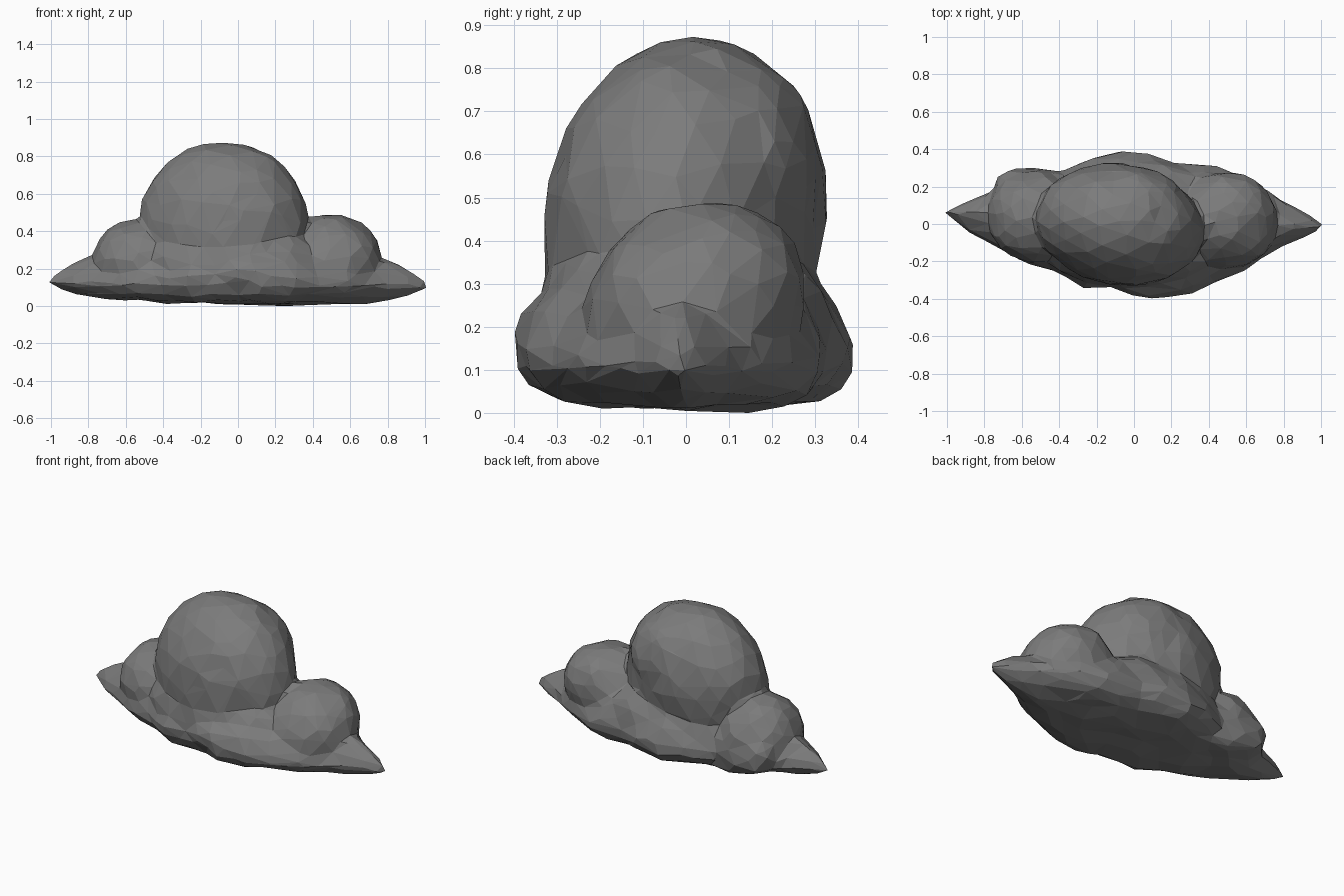
import bpy, bmesh, math
from mathutils import Vector, Matrix, noise

cube = bpy.data.objects.get("Cube")
if cube:
    bpy.data.objects.remove(cube, do_unlink=True)

grey = bpy.data.materials.new("cloud grey")
grey.use_nodes = True
grey.diffuse_color = (0.2, 0.2, 0.2, 1)
grey.node_tree.nodes["Principled BSDF"].inputs["Base Color"].default_value = (0.2, 0.2, 0.2, 1)

bm = bmesh.new()


def puff(center, radii, turn=0, lean=0):
    """Add a rounded lump; lean shifts it towards +y with height."""
    lump = bmesh.ops.create_icosphere(bm, subdivisions=3, radius=1)["verts"]
    spin = Matrix.Rotation(math.radians(turn), 3, 'Z')
    for v in lump:
        p = spin @ Vector([a * b for a, b in zip(v.co, radii)])
        p.y += lean * p.z
        v.co = Vector(center) + p


# Wide base: stacked copies of the cloud outline, each scaled in x and y
outline = [(-1.03, .065), (-.78, .18), (-.68, .29), (-.55, .30), (-.4, .28), (-.2, .37),
           (-.08, .395), (.08, .375), (.22, .33), (.42, .315), (.6, .25), (.7, .19),
           (.95, .05), (1.035, -.01), (.95, -.06), (.78, -.13), (.6, -.25), (.42, -.325),
           (.3, -.38), (.12, -.395), (0, -.35), (-.28, -.335), (-.45, -.25),
           (-.62, -.2), (-.75, -.12), (-.9, -.04)]
layers = [(.45, .5, -.005), (.7, .76, .007), (.88, .91, .04), (1, .99, .09),
          (.96, 1, .14), (.83, .9, .22), (.55, .63, .31)]
rings = [[bm.verts.new((x * sx, y * sy, z - .01 * x)) for x, y in outline]
         for sx, sy, z in layers]
for low, high in zip(rings, rings[1:]):
    for i in range(len(outline)):
        j = (i + 1) % len(outline)
        bm.faces.new((low[i], low[j], high[j], high[i]))
bm.faces.new(rings[0][::-1])
bm.faces.new(rings[-1])

# Tall middle dome with a fuller back
puff((-.075, -.005, .43), (.452, .325, .432), turn=-9, lean=.06)
puff((-.04, .11, .54), (.31, .205, .27))
# Side puffs
puff((-.54, .04, .225), (.24, .25, .215), turn=10)
puff((.5, .02, .235), (.27, .26, .235), turn=-8, lean=.15)
# Sloping front and back of the foot
puff((-.02, -.14, .22), (.46, .2, .2))
puff((.15, -.21, .16), (.32, .18, .13), turn=8)
puff((-.62, .19, .17), (.13, .11, .12))
puff((.0, .17, .19), (.45, .17, .17))

bmesh.ops.triangulate(bm, faces=bm.faces[:])
bmesh.ops.recalc_face_normals(bm, faces=bm.faces[:])
mesh = bpy.data.meshes.new("cloud")
bm.to_mesh(mesh)
bm.free()
cloud = bpy.data.objects.new("cloud", mesh)
bpy.context.collection.objects.link(cloud)


def bake():
    """Turn the modified shape into the object's own mesh."""
    result = bpy.data.meshes.new_from_object(
        cloud.evaluated_get(bpy.context.evaluated_depsgraph_get()))
    cloud.modifiers.clear()
    cloud.data = result
    return result


# Fuse the lumps into one skin and soften the seams
fuse = cloud.modifiers.new("fuse", 'REMESH')
fuse.mode = 'VOXEL'
fuse.voxel_size = .015
soften = cloud.modifiers.new("soften", 'SMOOTH')
soften.factor = .5
soften.iterations = 14
skin = bake()

# Rough the skin slightly, fading towards the tips
for v in skin.vertices:
    strength = .012 * max(0, 1 - v.co.x ** 4)
    v.co += noise.noise_vector(v.co * 7) * strength

# Reduce to broad, irregular facets
facets = cloud.modifiers.new("facets", 'DECIMATE')
facets.ratio = min(1, 900 / (2 * len(skin.polygons)))
final = bake()

# Stand the cloud on the ground
final.transform(Matrix.Translation((0, 0, -min(v.co.z for v in final.vertices))))
final.materials.clear()
final.materials.append(grey)
final.shade_flat()
